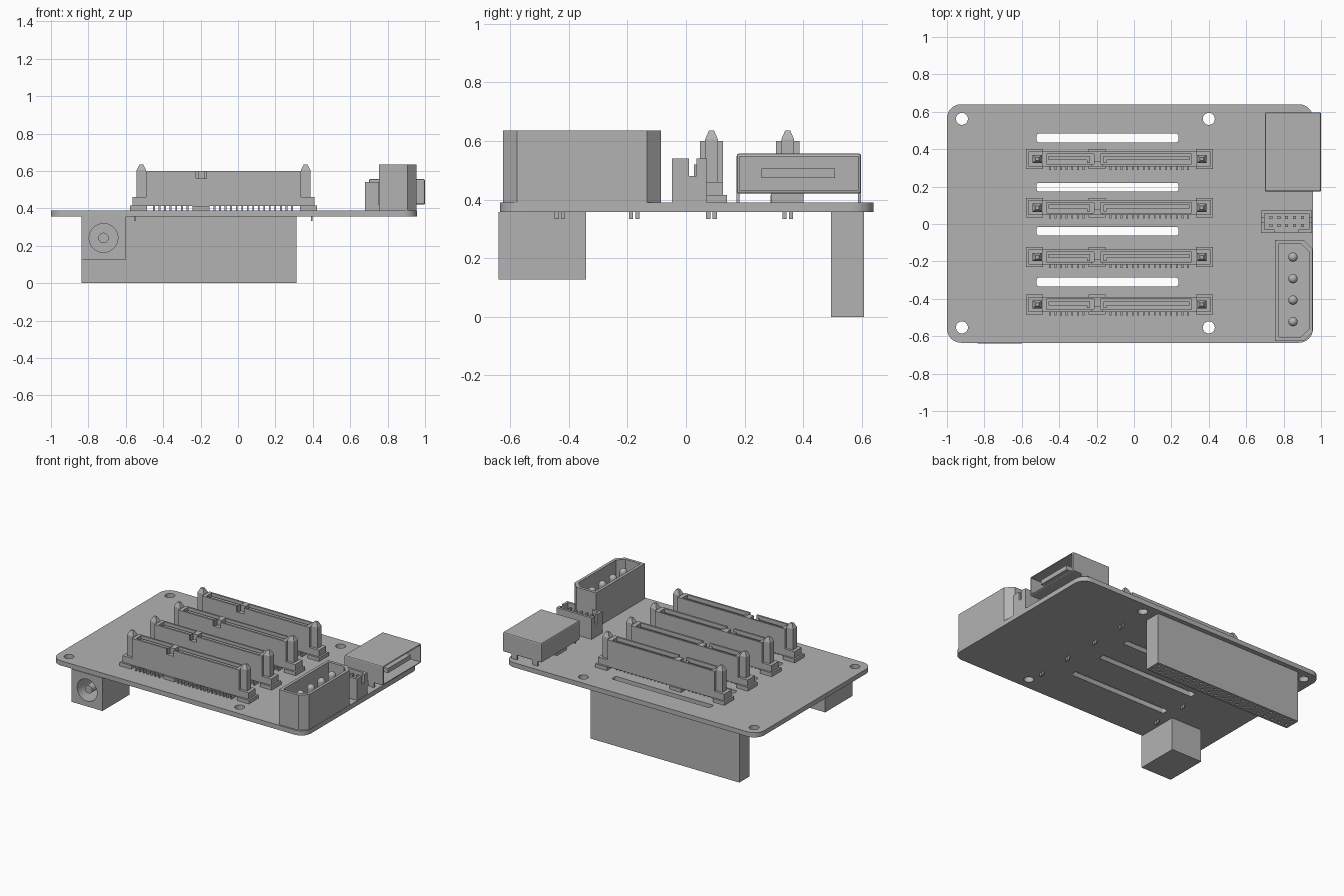
import bpy, bmesh, math
from mathutils import Matrix, Vector

cube = bpy.data.objects.get("Cube")
if cube:
    bpy.data.objects.remove(cube)

grey = bpy.data.materials.new("plain grey")
grey.use_nodes = True
colour = (0.45, 0.45, 0.45, 1)
grey.diffuse_color = colour
grey.node_tree.nodes["Principled BSDF"].inputs["Base Color"].default_value = colour


def finish(name, bm):
    mesh = bpy.data.meshes.new(name)
    bmesh.ops.recalc_face_normals(bm, faces=bm.faces)
    bm.to_mesh(mesh)
    bm.free()
    mesh.materials.append(grey)
    ob = bpy.data.objects.new(name, mesh)
    bpy.context.collection.objects.link(ob)
    return ob


def add_box(bm, x0, x1, y0, y1, z0, z1, taper=1):
    lo, hi = Vector((x0, y0, z0)), Vector((x1, y1, z1))
    m = Matrix.Translation((lo + hi) / 2) @ Matrix.Diagonal((*(hi - lo), 1))
    verts = bmesh.ops.create_cube(bm, size=1, matrix=m)["verts"]
    for v in verts:
        if v.co.z > (z0 + z1) / 2:
            v.co.x = (x0 + x1) / 2 + (v.co.x - (x0 + x1) / 2) * taper
            v.co.y = (y0 + y1) / 2 + (v.co.y - (y0 + y1) / 2) * taper


def boxes(name, items):
    bm = bmesh.new()
    for item in items:
        add_box(bm, *item)
    return finish(name, bm)


def rods(name, centres, r, length, axis="Z", segs=24):
    bm = bmesh.new()
    turn = Matrix.Rotation(math.pi / 2, 4, "X") if axis == "Y" else Matrix()
    for c in centres:
        bmesh.ops.create_cone(bm, cap_ends=True, segments=segs, radius1=r, radius2=r,
                              depth=length, matrix=Matrix.Translation(c) @ turn)
    return finish(name, bm)


def prism(name, outline, z0, z1):
    bm = bmesh.new()
    face = bm.faces.new([bm.verts.new((x, y, z0)) for x, y in outline])
    top = bmesh.ops.extrude_face_region(bm, geom=[face])["geom"]
    bmesh.ops.translate(bm, vec=(0, 0, z1 - z0),
                        verts=[g for g in top if isinstance(g, bmesh.types.BMVert)])
    return finish(name, bm)


def cut(ob, *cutters):
    for c in cutters:
        c.hide_render = True
        mod = ob.modifiers.new("cut", "BOOLEAN")
        mod.operation, mod.solver, mod.object = "DIFFERENCE", "EXACT", c
    bpy.context.view_layer.update()
    mesh = bpy.data.meshes.new_from_object(ob.evaluated_get(bpy.context.evaluated_depsgraph_get()))
    ob.modifiers.clear()
    ob.data = mesh
    for c in cutters:
        bpy.data.objects.remove(c)


def smooth(ob):
    bpy.ops.object.select_all(action="DESELECT")
    ob.select_set(True)
    bpy.context.view_layer.objects.active = ob
    bpy.ops.object.shade_smooth_by_angle(angle=math.radians(35))


def rounded(x0, x1, y0, y1, r, steps=8):
    pts = []
    corners = [(x1 - r, y1 - r), (x0 + r, y1 - r), (x0 + r, y0 + r), (x1 - r, y0 + r)]
    for k, (cx, cy) in enumerate(corners):
        for i in range(steps + 1):
            a = (k + i / steps) * math.pi / 2
            pts.append((cx + r * math.cos(a), cy + r * math.sin(a)))
    return pts


# Circuit board with mounting holes and airflow slots
TOP, BOTTOM = 0.39, 0.357
board = prism("circuit_board", rounded(-1, 0.957, -0.635, 0.64, 0.075), BOTTOM, TOP)
holes = rods("hole_cutter", [(x, y, 0.37) for x in (-0.92, 0.4) for y in (-0.553, 0.562)], 0.032, 0.2, segs=32)
slots = [prism("slot_cutter", rounded(-0.52, 0.237, y - 0.023, y + 0.023, 0.01, 3), 0.3, 0.5)
         for y in (0.46, 0.197, -0.038, -0.31)]
cut(board, holes, *slots)
smooth(board)

# Drive connectors
pin_xs = [-0.45 + 0.03 * i for i in range(7)] + [-0.125 + 0.0295 * i for i in range(15)]
for n, y in enumerate((0.347, 0.087, -0.177, -0.43), 1):
    shell = boxes(f"drive_connector_{n}_shell", [(-0.492, 0.337, y - 0.04, y + 0.04, 0.412, 0.6)])
    cut(shell, boxes("cavity_cutter", [
        (-0.468, -0.215, y - 0.027, y + 0.028, 0.47, 0.7),
        (-0.178, 0.308, y - 0.027, y + 0.028, 0.47, 0.7)]),
        boxes("key_cutter", [(-0.225, -0.168, y - 0.05, y - 0.012, 0.56, 0.7)]))
    boxes(f"drive_connector_{n}_tongues", [
        (-0.456, -0.235, y - 0.005, y + 0.016, 0.46, 0.585),
        (-0.252, -0.235, y - 0.02, y - 0.005, 0.46, 0.585),
        (-0.163, 0.296, y - 0.005, y + 0.016, 0.46, 0.585),
        (-0.163, -0.146, y - 0.02, y - 0.005, 0.46, 0.585)])
    ends = [(-0.242, -0.152, y - 0.053, y + 0.053, TOP, 0.413)]
    for x, out in ((-0.492, -1), (0.337, 1)):
        span = lambda a, b: sorted((x + out * a, x + out * b))
        ends += [(*span(-0.005, 0.085), y - 0.053, y + 0.053, TOP, 0.415),
                 (*span(0, 0.073), y - 0.04, y + 0.04, 0.415, 0.46),
                 (*span(0, 0.05), y - 0.022, y + 0.022, 0.46, 0.605),
                 (*span(0, 0.05), y - 0.022, y + 0.022, 0.605, 0.635, 0.4)]
        # Split locating pegs under the board
        for s in (-1, 1):
            ya, yb = sorted((y + s * 0.004, y + s * 0.018))
            ends.append((*span(0.053, 0.062), ya, yb, 0.333, BOTTOM))
    boxes(f"drive_connector_{n}_guides", ends)
    boxes(f"drive_connector_{n}_pins",
          [(x - 0.005, x + 0.005, y - 0.058, y + 0.01, TOP, 0.415) for x in pin_xs])

# Four pin power socket with chamfered side


def chamfered(x0, x1, y0, y1, c):
    return [(x0, y0), (x1 - c, y0), (x1, y0 + c), (x1, y1 - c), (x1 - c, y1), (x0, y1)]


power = prism("power_socket", chamfered(0.755, 0.955, -0.625, -0.085, 0.048), TOP, 0.635)
cut(power, prism("power_cutter", chamfered(0.775, 0.935, -0.605, -0.105, 0.043), 0.44, 0.7))
pin_ys = [-0.177 - 0.115 * i for i in range(4)]
smooth(rods("power_socket_pins", [(0.85, y, 0.51) for y in pin_ys], 0.025, 0.16))
bm = bmesh.new()
for y in pin_ys:
    bmesh.ops.create_uvsphere(bm, u_segments=24, v_segments=12, radius=0.025,
                              matrix=Matrix.Translation((0.85, y, 0.59)))
smooth(finish("power_socket_pin_tips", bm))

# Small shrouded header
header = boxes("pin_header", [(0.68, 0.952, -0.047, 0.072, TOP, 0.54)])
cut(header, boxes("header_cutter", [(0.697, 0.935, -0.03, 0.055, 0.42, 0.6)]),
    boxes("end_notch_cutter", [(0.6, 1, 0.01, 0.036, 0.48, 0.6)]),
    boxes("key_notch_cutter", [(0.75, 0.88, -0.1, 0, 0.42, 0.6)]))
boxes("pin_header_pins", [(x - 0.008, x + 0.008, y - 0.008, y + 0.008, 0.41, 0.52)
                          for x in (0.732, 0.774, 0.816, 0.858, 0.9) for y in (-0.007, 0.035)])

# Video port shell, tongue and feet
port = boxes("video_port_shell", [(0.7, 1, 0.173, 0.597, 0.42, 0.557)])
bevel = port.modifiers.new("soft edges", "BEVEL")
bevel.width, bevel.segments, bevel.limit_method = 0.008, 2, "ANGLE"
cut(port, boxes("port_cutter", [(0.76, 1.1, 0.183, 0.587, 0.43, 0.547)]))
boxes("video_port_tongue", [(0.75, 0.98, 0.257, 0.508, 0.473, 0.505)])
boxes("video_port_feet", [(0.72, 0.9, 0.29, 0.4, TOP, 0.422)] +
      [(x, x + 0.04, y, y + 0.01, TOP, 0.43) for x in (0.73, 0.89) for y in (0.173, 0.587)])

# Round power jack below the board
jack = boxes("power_jack", [(-0.838, -0.6, -0.64, -0.342, 0.128, BOTTOM)])
cut(jack, rods("jack_cutter", [(-0.719, -0.6, 0.242)], 0.077, 0.4, "Y", 32))
smooth(jack)
boxes("power_jack_back", [(-0.838, -0.6, -0.42, -0.341, 0.128, BOTTOM)])
smooth(rods("power_jack_pin", [(-0.719, -0.52, 0.242)], 0.028, 0.21, "Y"))

# Tall stacking header below the board
stack = boxes("stacking_header", [(-0.838, 0.312, 0.495, 0.608, 0, BOTTOM)])
cut(stack, boxes("contact_cutter", [
    (x - 0.01, x + 0.01, y - 0.01, y + 0.01, -0.1, 0.06)
    for x in [-0.808 + 0.0573 * i for i in range(20)] for y in (0.524, 0.579)]))
